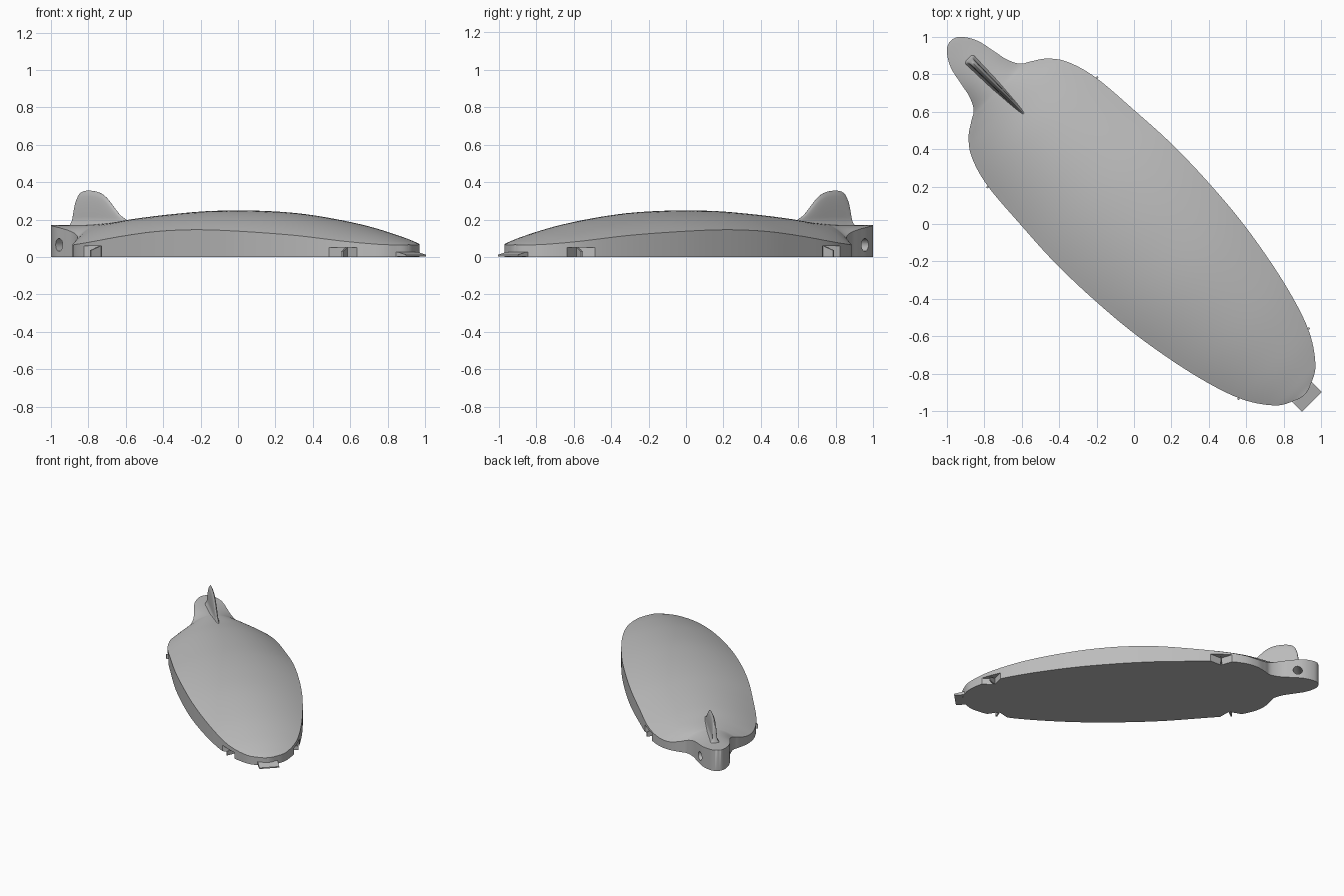
import bpy, bmesh, math
from mathutils import Vector

if "Cube" in bpy.data.objects:
    bpy.data.objects.remove(bpy.data.objects["Cube"])

grey = bpy.data.materials.new("plain_grey")
grey.use_nodes = True
grey.diffuse_color = (0.5, 0.5, 0.5, 1)
grey.node_tree.nodes["Principled BSDF"].inputs["Base Color"].default_value = (0.5, 0.5, 0.5, 1)


def place(u, v, z):
    """The long axis u runs along the ground diagonal, v across it."""
    return Vector(((u + v) / math.sqrt(2), (v - u) / math.sqrt(2), z))


def loft(name, rings):
    """Skin a list of closed rings with equal point counts and cap the ends."""
    bm = bmesh.new()
    rows = [[bm.verts.new(place(*p)) for p in ring] for ring in rings]
    n = len(rows[0])
    for a, b in zip(rows, rows[1:]):
        for i in range(n):
            j = (i + 1) % n
            bm.faces.new((a[i], a[j], b[j], b[i]))
    bm.faces.new(rows[0])
    bm.faces.new(rows[-1])
    bmesh.ops.remove_doubles(bm, verts=bm.verts, dist=0.0005)
    bmesh.ops.dissolve_degenerate(bm, edges=bm.edges, dist=0.0002)
    bmesh.ops.recalc_face_normals(bm, faces=bm.faces)
    mesh = bpy.data.meshes.new(name)
    bm.to_mesh(mesh)
    bm.free()
    mesh.materials.append(grey)
    obj = bpy.data.objects.new(name, mesh)
    bpy.context.collection.objects.link(obj)
    return obj


def activate(obj):
    bpy.ops.object.select_all(action='DESELECT')
    obj.select_set(True)
    bpy.context.view_layer.objects.active = obj


def smooth(obj):
    activate(obj)
    bpy.ops.object.shade_smooth_by_angle(angle=math.radians(35))


def spline(points, steps):
    """Catmull-Rom samples; the first and last points only steer the ends."""
    out = []
    for a, b, c, d in zip(points, points[1:], points[2:], points[3:]):
        for k in range(steps):
            t = k / steps
            out.append(b + ((c - a) * t + (2*a - 5*b + 4*c - d) * t**2
                            + (3*b - a - 3*c + d) * t**3) / 2)
    return out + [points[-2]]


# Body stations from tail to nose: u, half width, rim height, ridge height
stations = [Vector(s) for s in (
    (-1.385, 0, .17, .172), (-1.365, .05, .17, .172), (-1.287, .10, .163, .17),
    (-1.184, .124, .148, .17), (-1.103, .141, .13, .172), (-1.037, .175, .106, .176),
    (-1.004, .226, .085, .179), (-.951, .30, .066, .183), (-.859, .364, .068, .191),
    (-.693, .41, .082, .21), (-.431, .431, .113, .232), (-.163, .445, .137, .247),
    (.127, .438, .146, .248), (.438, .41, .137, .232), (.785, .346, .115, .187),
    (1.054, .262, .085, .132), (1.216, .156, .068, .088), (1.273, .064, .065, .07),
    (1.29, 0, .065, .066))]


def mirrored(s):
    return Vector((s[0], -s[1], s[2], s[3]))


path = spline([mirrored(stations[1])] + stations + [mirrored(stations[-2])], 6)
across = [i / 12 - 1 for i in range(25)]
rings = []
for u, v, rim, ridge in path:
    top = [(u, v * t, rim + (ridge - rim) * (1 - t * t)) for t in across]
    rings.append(top + [(u, v, 0), (u, -v, 0)])
body = loft("domed_body", rings)


def cut(cutter):
    cutter.hide_render = True
    mod = body.modifiers.new("cut", 'BOOLEAN')
    mod.operation = 'DIFFERENCE'
    mod.solver = 'EXACT'
    mod.object = cutter
    activate(body)
    bpy.ops.object.modifier_apply(modifier=mod.name)
    bpy.data.objects.remove(cutter)


# Cross hole through the tail
circle = [2 * math.pi * i / 32 for i in range(32)]
cut(loft("hole_cutter", [[(-1.24 + .034 * math.cos(a), v, .065 + .034 * math.sin(a))
                          for a in circle] for v in (-.3, .3)]))

# Triangular rim notches, each with a thin thorn standing in it
for label, u, v, slope, height in (("rear", -.693, .41, .157, .06),
                                   ("front", 1.054, .262, -.44, .05)):
    along = Vector((1, slope)).normalized()
    out = Vector((-along.y, along.x))
    for side, sign in (("left", 1), ("right", -1)):
        def corner(a, o, z):
            p = Vector((u, v)) + along * a + out * o
            return (p.x, p.y * sign, z)
        cut(loft("notch_cutter", [[corner(-.13, .03, z), corner(.13, .03, z),
                                   corner(0, -.06, z)] for z in (-.02, height)]))
        loft(f"{label}_{side}_thorn",
             [[corner(a, -.07, 0), corner(a, .01, 0), corner(a, .01, height * .6),
               corner(a, -.07, height + .005)] for a in (-.005, .005)])
smooth(body)

# Upright tail fin: u, top height, half thickness
fin_stations = [Vector(s) for s in (
    (-1.255, .165, .016), (-1.24, .21, .019), (-1.222, .30, .018), (-1.19, .343, .017),
    (-1.13, .355, .016), (-1.05, .345, .015), (-.99, .315, .014), (-.93, .26, .012),
    (-.88, .218, .01), (-.80, .18, .006))]
levels = [i / 14 for i in range(15)]
fin_rings = []
for u, top, half in spline([fin_stations[0]] + fin_stations + [fin_stations[-1]], 4):
    side = []
    for k in levels:
        z = .14 + (top - .14) * k
        flare = .016 * max(0, 1 - (z - .165) / .04) ** 2
        side.append((min(half + flare, .035) * math.sqrt(1.002 - k ** 4), z))
    fin_rings.append([(u, w, z) for w, z in side] + [(u, -w, z) for w, z in reversed(side)])
smooth(loft("tail_fin", fin_rings))

# Wedge tab under the nose
loft("nose_tab", [[(1.22, v, 0), (1.345, v, .003), (1.345, v, .012), (1.28, v, .028),
                   (1.22, v, .028)] for v in (-.075, .075)])
